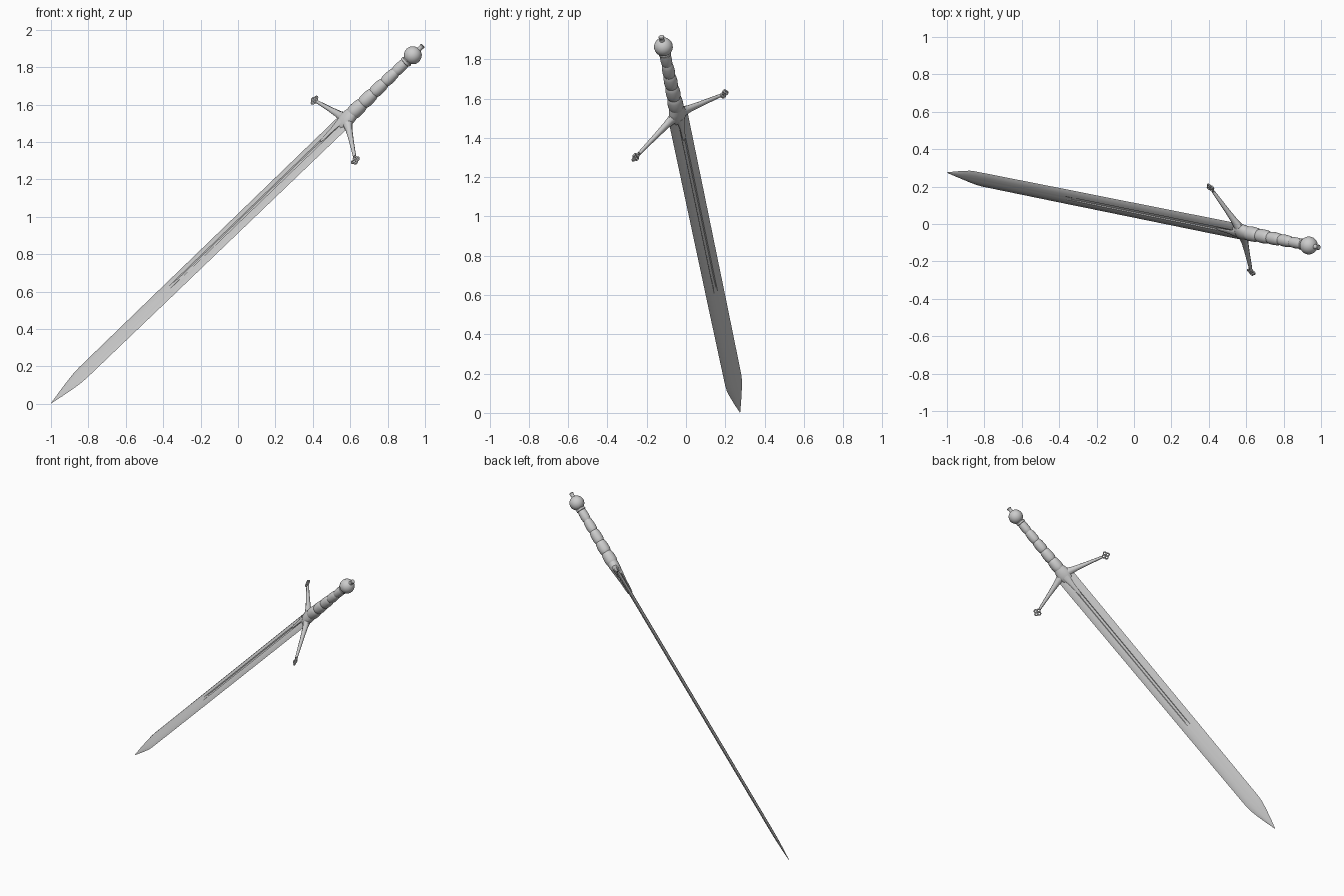
import bpy, bmesh, math
from mathutils import Matrix, Vector

cube = bpy.data.objects.get("Cube")
if cube:
    bpy.data.objects.remove(cube, do_unlink=True)

# Sword frame: local X across the guard, Y through the blade, Z from tip to pommel
axis = Vector((1.985, -0.40, 1.91)).normalized()
across = Vector((-0.22, 0.45, 0.32))
across = (across - axis * across.dot(axis)).normalized()
face = axis.cross(across)
FRAME = Matrix((across, face, axis)).transposed().to_4x4()
FRAME.translation = (-1.0, 0.275, 0.002)


def finish(bm, name, angle=35):
    bmesh.ops.remove_doubles(bm, verts=bm.verts, dist=1e-5)
    bmesh.ops.recalc_face_normals(bm, faces=bm.faces)
    mesh = bpy.data.meshes.new(name)
    bm.to_mesh(mesh)
    bm.free()
    obj = bpy.data.objects.new(name, mesh)
    bpy.context.collection.objects.link(obj)
    obj.matrix_world = FRAME
    bpy.ops.object.select_all(action='DESELECT')
    obj.select_set(True)
    bpy.context.view_layer.objects.active = obj
    bpy.ops.object.shade_smooth_by_angle(angle=math.radians(angle))
    return obj


def loft(name, rings, angle=35):
    """Skin a list of closed rings and cap both ends."""
    bm = bmesh.new()
    loops = [[bm.verts.new(p) for p in ring] for ring in rings]
    n = len(loops[0])
    for a, b in zip(loops, loops[1:]):
        for i in range(n):
            j = (i + 1) % n
            bm.faces.new((a[i], a[j], b[j], b[i]))
    bm.faces.new(loops[0])
    bm.faces.new(loops[-1])
    return finish(bm, name, angle)


def oval(z, rx, ry, sides=24, y=0.0):
    turn = [math.tau * i / sides for i in range(sides)]
    return [(rx * math.cos(a), y + ry * math.sin(a), z) for a in turn]


# Blade: bevelled edges, gently domed faces and a fuller that fades out
def blade_ring(z, half, thick, groove):
    side = [(1, 0), (0.78, 0.62), (0.45, 0.9), (0.2, 1), (0.13, 1 - groove)]
    upper = side + [(-x, y) for x, y in reversed(side)]
    ring = upper + [(x, -y) for x, y in reversed(upper[1:-1])]
    return [(x * half, y * thick, z) for x, y in ring]


blade_profile = [
    (0.0, 0.001, 0.001, 0), (0.07, 0.021, 0.005, 0), (0.15, 0.041, 0.008, 0),
    (0.2, 0.051, 0.009, 0), (0.24, 0.054, 0.009, 0), (0.9, 0.057, 0.01, 0),
    (1.0, 0.057, 0.01, 0.5), (2.22, 0.061, 0.011, 0.5),
]
loft("blade", [blade_ring(*p) for p in blade_profile], 25)

# Guard block, flaring over the blade and tucking under the grip
loft("guard_block", [oval(*p) for p in (
    (2.165, 0.034, 0.022), (2.19, 0.046, 0.029), (2.215, 0.05, 0.033),
    (2.24, 0.044, 0.035), (2.265, 0.036, 0.034))])


# Sloping guard arms with pierced four-ring ends
SLOPE = -0.3
arm_profile = [(0.0, 0.042, 0.03), (0.035, 0.03, 0.023), (0.075, 0.021, 0.017),
               (0.15, 0.015, 0.013), (0.272, 0.009, 0.009)]


def arm_ring(sign, s, height, depth):
    z = 2.218 + SLOPE * s
    turn = [math.tau * i / 8 for i in range(8)]
    return [(sign * s, depth * math.cos(a), z + height * math.sin(a)) for a in turn]


def ring_cluster(name, sign):
    bm = bmesh.new()
    out = Vector((sign, 0, SLOPE)).normalized()
    up = Vector((0, 1, 0)).cross(out)
    middle = Vector((sign * 0.297, 0, 2.218 + SLOPE * 0.297))
    major, minor, n, m = 0.0095, 0.0045, 14, 8
    for direction in (out, -out, up, -up):
        centre = middle + direction * 0.0145
        grid = []
        for i in range(n):
            a = math.tau * i / n
            radial = out * math.cos(a) + up * math.sin(a)
            grid.append([bm.verts.new(
                centre + radial * (major + minor * math.cos(b)) + Vector((0, minor * math.sin(b), 0)))
                for b in (math.tau * j / m for j in range(m))])
        for i in range(n):
            p, q = grid[i], grid[(i + 1) % n]
            for j in range(m):
                k = (j + 1) % m
                bm.faces.new((p[j], p[k], q[k], q[j]))
    finish(bm, name, 60)


for side, sign in (("left", 1), ("right", -1)):
    loft(f"guard_arm_{side}", [arm_ring(sign, *p) for p in arm_profile], 50)
    ring_cluster(f"guard_rings_{side}", sign)

# Tongues that run from the guard down both blade faces
for side, sign in (("front", 1), ("back", -1)):
    loft(f"langet_{side}", [oval(z, w, t, 12, sign * y) for z, w, t, y in (
        (2.03, 0.004, 0.002, 0.013), (2.05, 0.011, 0.004, 0.014),
        (2.12, 0.014, 0.005, 0.017), (2.19, 0.026, 0.009, 0.021))])

# Grip: swelling segments split by grooves, narrowing to the pommel
START, END, SEGMENTS, STEPS = 2.255, 2.665, 5, 8
grip = []
for i in range(SEGMENTS * STEPS + 1):
    f = i / (SEGMENTS * STEPS)
    swell = math.sqrt(math.sin(math.pi * (i % STEPS) / STEPS))
    radius = (0.041 + (0.028 - 0.041) * f) * (0.83 + 0.17 * swell)
    grip.append(oval(START + (END - START) * f, radius, radius))
loft("grip", grip, 30)

# Collar, round pommel and flared button
loft("pommel_collar", [oval(z, r, r) for z, r in (
    (2.652, 0.024), (2.656, 0.031), (2.668, 0.031), (2.674, 0.024))])
steps = 14
loft("pommel", [oval(2.713 - 0.048 * math.cos(a), *[0.048 * math.sin(a)] * 2)
                for a in (math.pi * (0.03 + 0.94 * i / steps) for i in range(steps + 1))])
loft("pommel_button", [oval(z, r, r, 16) for z, r in (
    (2.75, 0.018), (2.762, 0.012), (2.774, 0.012), (2.785, 0.015), (2.789, 0.012))])
